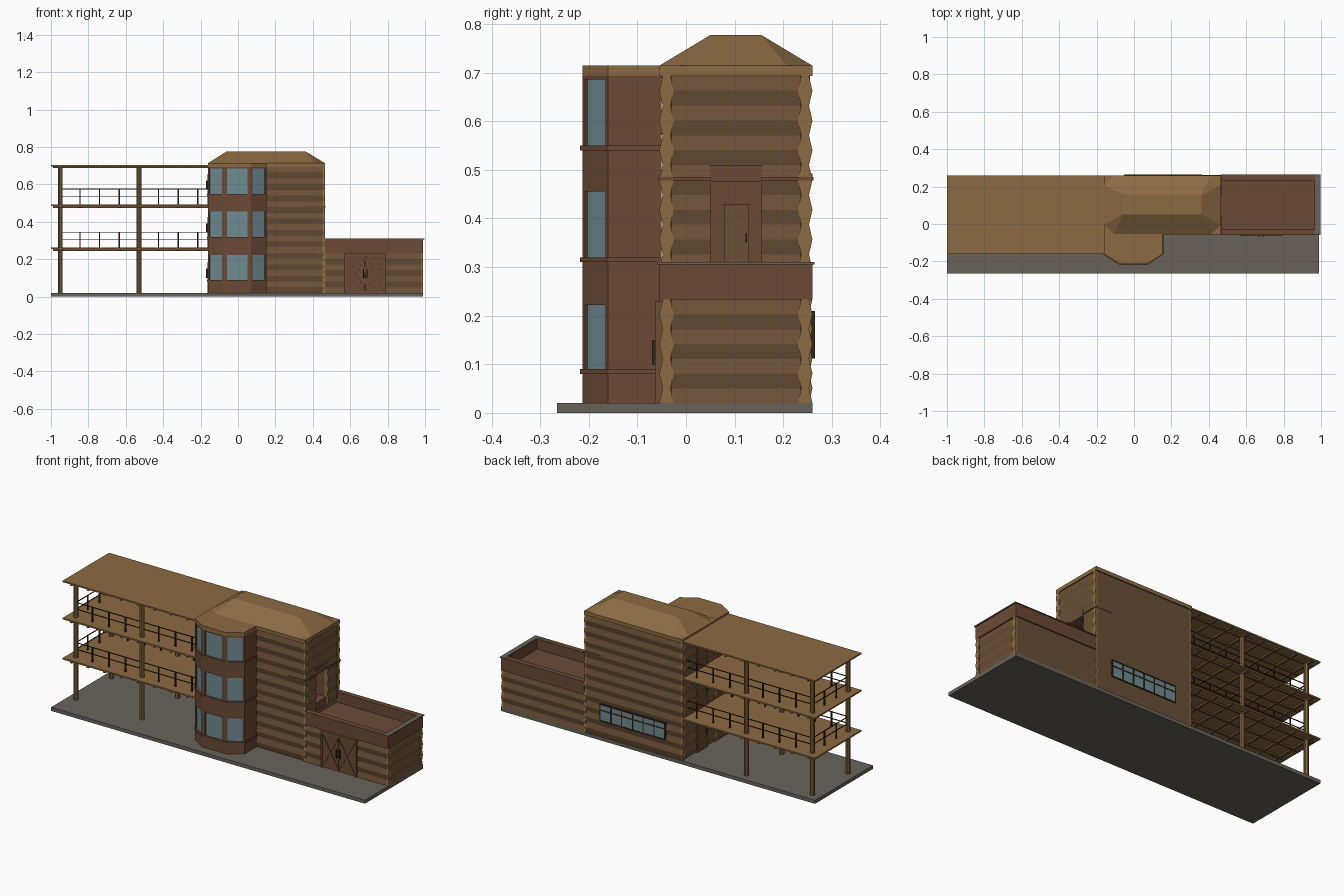
import bpy, bmesh, math
from mathutils import Vector

if "Cube" in bpy.data.objects:
    bpy.data.objects.remove(bpy.data.objects["Cube"])


def mat(name, r, g, b):
    m = bpy.data.materials.new(name)
    lin = [((c / 255 + 0.055) / 1.055) ** 2.4 for c in (r, g, b)]
    m.diffuse_color = (*lin, 1)
    m.use_nodes = True
    m.node_tree.nodes["Principled BSDF"].inputs["Base Color"].default_value = m.diffuse_color
    return m


TAN = mat("tan timber", 140, 107, 67)
BROWN = mat("brown board", 108, 74, 53)
LOG = mat("log brown", 108, 80, 54)
DARK = mat("dark iron", 52, 38, 28)
GRAY = mat("stone gray", 104, 100, 91)
GLASS = mat("window glass", 112, 139, 147)


def make(name, bm, *mats):
    bmesh.ops.recalc_face_normals(bm, faces=bm.faces)
    me = bpy.data.meshes.new(name)
    bm.to_mesh(me)
    bm.free()
    for m in mats:
        me.materials.append(m)
    ob = bpy.data.objects.new(name, me)
    bpy.context.collection.objects.link(ob)
    return ob


def boxes(name, m, *spans):
    """One object from boxes given as x0, x1, y0, y1, z0, z1."""
    bm = bmesh.new()
    for x0, x1, y0, y1, z0, z1 in spans:
        vs = bmesh.ops.create_cube(bm, size=1)["verts"]
        for v in vs:
            v.co = Vector(((x0 + x1) / 2 + v.co.x * (x1 - x0), (y0 + y1) / 2 + v.co.y * (y1 - y0),
                           (z0 + z1) / 2 + v.co.z * (z1 - z0)))
    return make(name, bm, m)


def loft(bm, rings, mats=None):
    """Skin a list of equal-length point rings and cap both ends."""
    vr = [[bm.verts.new(p) for p in r] for r in rings]
    n = len(vr[0])
    for k in range(len(vr) - 1):
        for i in range(n):
            f = bm.faces.new((vr[k][i], vr[k][(i + 1) % n], vr[k + 1][(i + 1) % n], vr[k + 1][i]))
            f.material_index = mats[k] if mats else 0
    for r in (vr[0], vr[-1]):
        bm.faces.new(r).material_index = 1 if mats else 0


def prism(name, m, pts, z0, z1):
    bm = bmesh.new()
    loft(bm, [[(x, y, z) for x, y in pts] for z in (z0, z1)])
    return make(name, bm, m)


def bar(bm, p, q, w):
    """Square bar between two points."""
    p, q = Vector(p), Vector(q)
    d = (q - p).normalized()
    a = d.orthogonal().normalized() * w * 0.7
    b = d.cross(a)
    loft(bm, [[c + a, c + b, c - a, c - b] for c in (p, q)])


T, D = 0.03, 0.007


def log_rows(name, axis, a, b, pos, rows, ends=True):
    """Stack of faceted logs; pos is the wall centre line, ends show pale cut timber."""
    bm = bmesh.new()
    h = T / 2
    for z0, zm, z1 in rows:
        prof = [(h, zm), (h - D, z1), (D - h, z1), (-h, zm)]
        if z0 < zm:
            prof += [(D - h, z0), (h - D, z0)]
        e = 0.012
        st = [a, a + e, b - e, b] if ends else [a, b]
        ring = lambda s: [(s, pos + t, z) if axis == "x" else (pos + t, s, z) for t, z in prof]
        k = 1 if ends else 0
        loft(bm, [ring(s) for s in st], [k, 0, k] if ends else [0])
    return make(name, bm, LOG, TAN)


# base slab
boxes("base_slab", GRAY, (-1, 0.99, -0.265, 0.26, 0, 0.02))

# main tower: log walls round a core, with a recessed porch on the right
P = 0.0612
rows = [(0.02 + P * i, 0.02 + P * (i + 0.5), 0.02 + P * (i + 1)) for i in range(11)]
boxes("tower_core", BROWN, (-0.145, 0.36, -0.04, 0.245, 0.02, 0.70),
      (0.36, 0.45, -0.04, 0.05, 0.02, 0.70), (0.36, 0.45, 0.155, 0.245, 0.02, 0.70),
      (0.36, 0.45, 0.05, 0.155, 0.02, 0.307), (0.36, 0.45, 0.05, 0.155, 0.475, 0.70))
log_rows("tower_front_logs", "x", -0.16, 0.465, -0.04, rows)
log_rows("tower_back_logs", "x", -0.16, 0.465, 0.245, rows)
log_rows("tower_left_logs", "y", -0.03, 0.235, -0.145, rows, False)
log_rows("tower_right_logs", "y", -0.03, 0.235, 0.45, rows[:4] + rows[8:], False)
log_rows("porch_front_logs", "y", -0.03, 0.05, 0.45, rows[4:8], False)
log_rows("porch_back_logs", "y", 0.155, 0.235, 0.45, rows[4:8], False)
boxes("porch_lintel", BROWN, (0.44, 0.462, 0.05, 0.155, 0.475, 0.51))
boxes("porch_canopy", BROWN, (0.36, 0.468, -0.057, 0.05, 0.478, 0.485), (0.36, 0.468, 0.155, 0.262, 0.478, 0.485))
boxes("porch_door", LOG, (0.358, 0.367, 0.078, 0.13, 0.307, 0.43))
boxes("porch_door_handle", DARK, (0.365, 0.374, 0.122, 0.125, 0.35, 0.37))

# hipped roof with cut corners
boxes("tower_eave", TAN, (-0.16, 0.465, -0.055, 0.26, 0.693, 0.714))
bm = bmesh.new()
x0, x1, y0, y1, c = -0.16, 0.465, -0.055, 0.26, 0.052
low = [(x0 + c, y0), (x1 - c, y0), (x1, y0 + c), (x1, y1 - c), (x1 - c, y1), (x0 + c, y1), (x0, y1 - c), (x0, y0 + c)]
top = [(x0 + 0.1, 0.05), (x1 - 0.105, 0.05), (x1 - 0.105, 0.155), (x0 + 0.1, 0.155)]
lv = [bm.verts.new((x, y, 0.714)) for x, y in low]
tv = [bm.verts.new((x, y, 0.777)) for x, y in top]
bm.faces.new(lv)
bm.faces.new(tv)
for i in range(4):
    j = (i + 1) % 4
    bm.faces.new((lv[2 * i], lv[2 * i + 1], tv[j], tv[i]))
    bm.faces.new((lv[2 * i + 1], lv[(2 * i + 2) % 8], tv[j]))
make("hipped_roof", bm, TAN)

# glazed bay at the front
def bay(o):
    return [(-0.16 - o, -0.05), (-0.16 - o, -0.16 - o * 0.5), (-0.077 - o * 0.3, -0.213 - o),
            (0.07 + o * 0.3, -0.213 - o), (0.153 + o, -0.16 - o * 0.5), (0.153 + o, -0.05)]


for i, (z0, z1) in enumerate(((0.02, 0.085), (0.222, 0.315), (0.455, 0.547), (0.686, 0.694))):
    prism(f"bay_spandrel_{i}", BROWN, bay(0), z0, z1)
prism("bay_roof", TAN, bay(0), 0.694, 0.715)
for i, z in enumerate((0.085, 0.315, 0.545)):
    prism(f"bay_sill_{i}", BROWN, bay(0.005), z - 0.005, z + 0.005)
    zt = (0.222, 0.455, 0.686)[i]
    prism(f"bay_glass_{i}", GLASS, bay(-0.006), z, zt)
    boxes(f"bay_side_walls_{i}", BROWN, (-0.16, -0.15, -0.16, -0.05, z, zt), (0.143, 0.153, -0.16, -0.05, z, zt))
    pts = [Vector(p) for p in bay(0)]
    for k in (1, 2, 3):
        p, q = pts[k], pts[k + 1]
        d = (q - p).normalized()
        n = Vector((-d.y, d.x)) * 0.014
        m = 0.018 if k == 2 else 0.01
        for s, e in ((p, p + d * m), (q - d * m, q)):
            prism(f"bay_mullion_{i}_{k}", BROWN, [s, e, e + n, s + n], z, zt)

# doors on to the decks, in the left wall
for i, z in enumerate((0.02, 0.262, 0.492)):
    boxes(f"deck_door_{i}", BROWN, (-0.164, -0.15, 0.04, 0.13, z, z + 0.165))
    boxes(f"deck_door_handle_{i}", DARK, (-0.17, -0.163, 0.05, 0.054, z + 0.08, z + 0.13))

# ribbon window at the back
boxes("back_window_glass", GLASS, (-0.05, 0.36, 0.25, 0.263, 0.115, 0.207))
boxes("back_window_frame", DARK, *[(x - 0.003, x + 0.003, 0.25, 0.265, 0.112, 0.21) for x in [-0.05 + 0.41 * k / 6 for k in range(7)]],
      *[(-0.053, 0.363, 0.25, 0.265, z - 0.003, z + 0.003) for z in (0.115, 0.175, 0.207)])

# annex with parapet
R = 0.061
arows = [(0.02, 0.02, 0.05)] + [(0.05 + R * i, 0.05 + R * (i + 0.5), 0.05 + R * (i + 1)) for i in range(3)]
boxes("annex_core", BROWN, (0.45, 0.975, -0.04, 0.245, 0.02, 0.25))
log_rows("annex_front_logs", "x", 0.455, 0.99, -0.04, arows)
log_rows("annex_back_logs", "x", 0.455, 0.99, 0.245, arows)
log_rows("annex_right_logs", "y", -0.03, 0.235, 0.975, arows, False)
boxes("annex_parapet", BROWN, (0.465, 0.99, -0.055, -0.03, 0.233, 0.305), (0.465, 0.99, 0.235, 0.26, 0.233, 0.305),
      (0.965, 0.99, -0.03, 0.235, 0.233, 0.305))
boxes("parapet_cap", BROWN, (0.465, 0.968, -0.059, -0.028, 0.305, 0.31), (0.465, 0.968, 0.233, 0.264, 0.305, 0.31))
boxes("parapet_end_cap", GRAY, (0.968, 0.996, -0.059, 0.264, 0.305, 0.31))

# barn doors on the annex
boxes("barn_doors", BROWN, (0.575, 0.679, -0.06, -0.04, 0.025, 0.22), (0.681, 0.785, -0.06, -0.04, 0.025, 0.22))
boxes("barn_door_frame", LOG, (0.568, 0.577, -0.064, -0.04, 0.02, 0.228), (0.783, 0.792, -0.064, -0.04, 0.02, 0.228),
      (0.568, 0.792, -0.064, -0.04, 0.218, 0.23))
bm = bmesh.new()
for a, b in ((0.58, 0.676), (0.78, 0.684)):
    bar(bm, (a, -0.06, 0.035), (b, -0.06, 0.21), 0.006)
    bar(bm, (b, -0.06, 0.035), (a, -0.06, 0.21), 0.006)
make("barn_door_braces", bm, BROWN)
boxes("barn_door_handles", DARK, (0.668, 0.674, -0.07, -0.06, 0.1, 0.15), (0.686, 0.692, -0.07, -0.06, 0.1, 0.15))

# open decks with joists underneath
for i, z in enumerate((0.262, 0.492, 0.705)):
    boxes(f"deck_floor_{i}", TAN, (-1, -0.16, -0.16, 0.26, z - 0.008, z))
    boxes(f"deck_joists_{i}", LOG,
          *[(x - 0.006, x + 0.006, -0.155, 0.255, z - 0.018, z - 0.008) for x in [-0.95 + 0.105 * k for k in range(8)]],
          *[(-0.99, -0.16, y - 0.006, y + 0.006, z - 0.017, z - 0.008) for y in (-0.11, -0.003, 0.104, 0.21)])

# round deck posts
bm = bmesh.new()
for x in (-0.95, -0.53):
    for y in (-0.11, 0.21):
        loft(bm, [[(x + 0.013 * math.cos(k * math.pi / 5), y + 0.013 * math.sin(k * math.pi / 5), z)
                   for k in range(10)] for z in (0.02, 0.698)])
make("deck_posts", bm, TAN)

# railings on both upper decks
for i, z in enumerate((0.262, 0.492)):
    bm = bmesh.new()
    for y in (-0.11, 0.21):
        for k in range(1, 8):
            bar(bm, (-0.95 + 0.105 * k, y, z), (-0.95 + 0.105 * k, y, z + 0.085), 0.007)
        for h in (0.045, 0.083):
            bar(bm, (-0.95, y, z + h), (-0.155, y, z + h), 0.004)
    for y in (-0.003, 0.104):
        bar(bm, (-0.95, y, z), (-0.95, y, z + 0.085), 0.007)
    for h in (0.045, 0.083):
        bar(bm, (-0.95, -0.11, z + h), (-0.95, 0.21, z + h), 0.004)
    make(f"deck_railing_{i}", bm, DARK)
